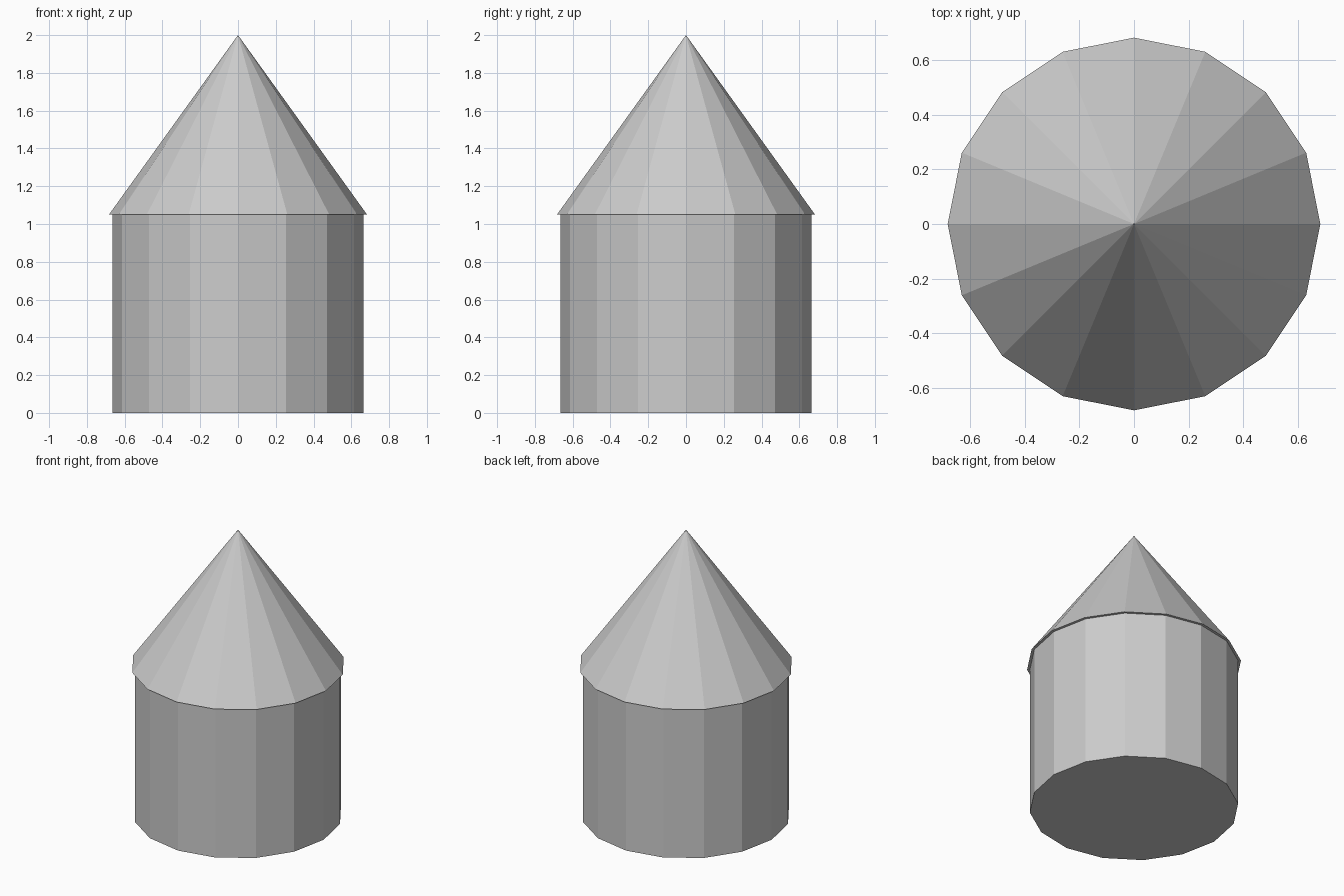
import bpy

if "Cube" in bpy.data.objects:
    bpy.data.objects.remove(bpy.data.objects["Cube"])

SIDES = 16
EAVE_Z = 1.05
TOP_Z = 2.0

# Sixteen-sided wall drum standing on the ground
bpy.ops.mesh.primitive_cylinder_add(
    vertices=SIDES, radius=0.665, depth=EAVE_Z, location=(0, 0, EAVE_Z / 2))
bpy.context.object.name = "tower_wall"

# Pointed roof, slightly overhanging the wall
bpy.ops.mesh.primitive_cone_add(
    vertices=SIDES, radius1=0.683, radius2=0, depth=TOP_Z - EAVE_Z,
    location=(0, 0, (EAVE_Z + TOP_Z) / 2))
bpy.context.object.name = "cone_roof"
